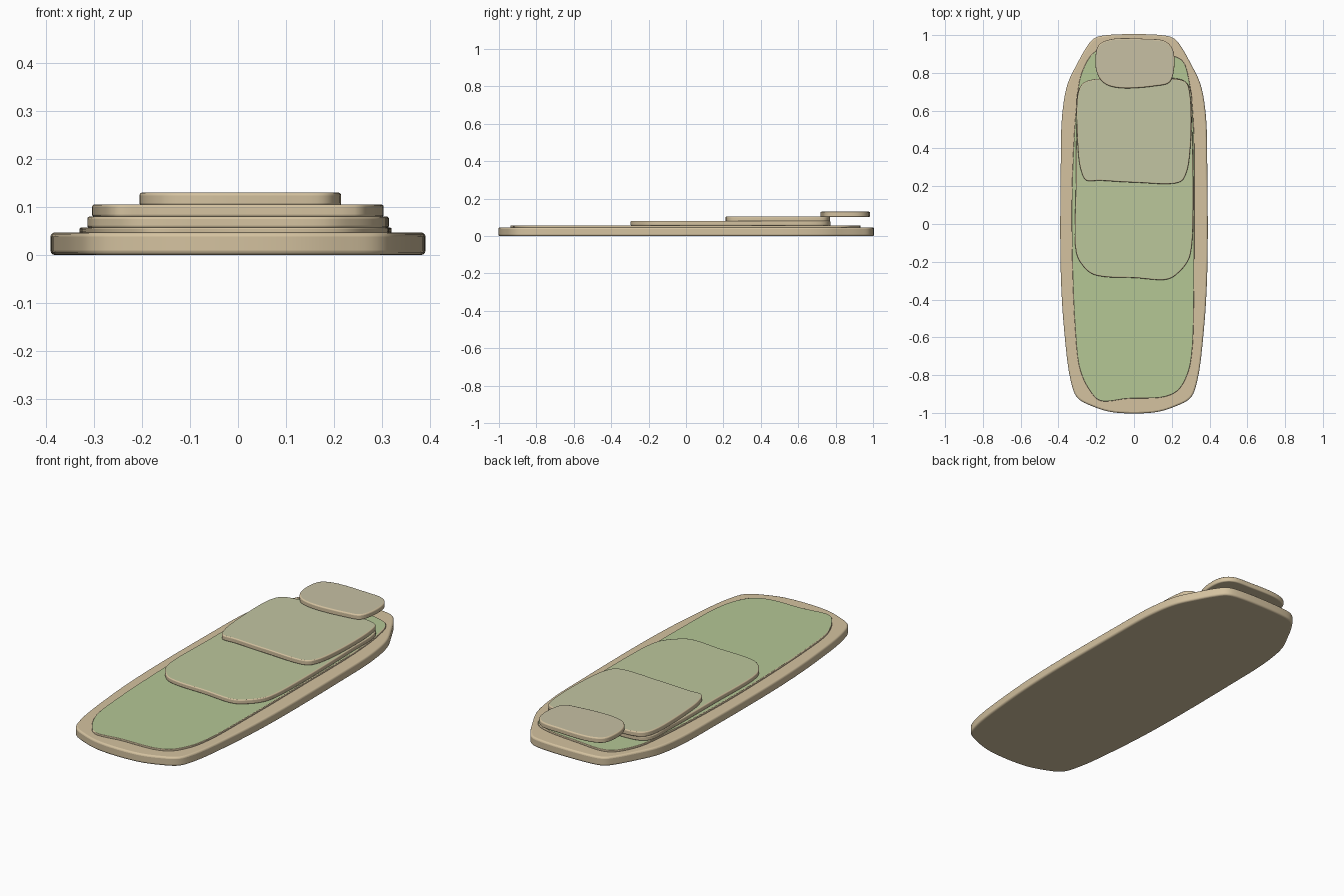
import bpy, bmesh, math
from mathutils import Vector

if "Cube" in bpy.data.objects:
    bpy.data.objects.remove(bpy.data.objects["Cube"])


def material(name, rgb):
    m = bpy.data.materials.new(name)
    m.diffuse_color = (*rgb, 1)
    m.use_nodes = True
    m.node_tree.nodes["Principled BSDF"].inputs["Base Color"].default_value = m.diffuse_color
    return m


def smooth_outline(pts, steps=6):
    """Closed Catmull-Rom curve through the points."""
    p = [Vector(q) for q in pts]
    n, out = len(p), []
    for i in range(n):
        a, b, c, d = p[i - 1], p[i], p[(i + 1) % n], p[(i + 2) % n]
        # centripetal tangents avoid overshoot where spacing is uneven
        t0, t1, t2 = [max((v - u).length, 1e-4) ** 0.5 for u, v in ((a, b), (b, c), (c, d))]
        m1 = c - b + t1 * ((b - a) / t0 - (c - a) / (t0 + t1))
        m2 = c - b + t1 * ((d - c) / t2 - (d - b) / (t1 + t2))
        for k in range(steps):
            t = k / steps
            out.append((2*t**3 - 3*t*t + 1) * b + (t**3 - 2*t*t + t) * m1
                       + (3*t*t - 2*t**3) * c + (t**3 - t*t) * m2)
    return out


def slab(name, pts, z0, z1, round_w, top, side):
    bm = bmesh.new()
    outline = smooth_outline(pts)
    lower = [bm.verts.new((v.x, v.y, z0)) for v in outline]
    upper = [bm.verts.new((v.x, v.y, z1)) for v in outline]
    n = len(outline)
    for i in range(n):
        j = (i + 1) % n
        bm.faces.new((lower[i], lower[j], upper[j], upper[i])).material_index = 1
    bm.faces.new(upper)
    bm.faces.new(lower[::-1]).material_index = 1
    bmesh.ops.recalc_face_normals(bm, faces=bm.faces)
    me = bpy.data.meshes.new(name)
    bm.to_mesh(me)
    bm.free()
    me.materials.append(top)
    me.materials.append(side)
    ob = bpy.data.objects.new(name, me)
    bpy.context.collection.objects.link(ob)
    bev = ob.modifiers.new("rounded_rim", 'BEVEL')
    bev.width, bev.segments = round_w, 3
    bev.limit_method, bev.angle_limit = 'ANGLE', math.radians(60)
    bev.material = 1
    bpy.context.view_layer.objects.active = ob
    ob.select_set(True)
    bpy.ops.object.shade_smooth_by_angle(angle=math.radians(40))
    ob.select_set(False)
    return ob


tan = material("tan", (0.66, 0.54, 0.35))
green = material("green", (0.46, 0.57, 0.30))
olive = material("olive", (0.50, 0.57, 0.33))
pale_olive = material("pale_olive", (0.54, 0.56, 0.36))
khaki = material("khaki", (0.57, 0.53, 0.37))

# Base board, mirrored half profile
half = [(0.16, 0.998), (0.215, 0.98), (0.255, 0.93), (0.30, 0.85), (0.352, 0.74),
        (0.38, 0.58), (0.388, 0.3), (0.388, -0.25), (0.37, -0.56), (0.335, -0.83),
        (0.30, -0.92), (0.22, -0.965), (0.11, -0.997)]
slab("base_board", half + [(-x, y) for x, y in reversed(half)], 0, 0.047, 0.009, tan, tan)

# Thin green mat
slab("green_mat", [
    (-0.196, 0.92), (0.0, 0.92), (0.2, 0.893), (0.26, 0.86), (0.292, 0.76), (0.316, 0.52),
    (0.319, 0.1), (0.317, -0.4), (0.308, -0.67), (0.285, -0.79), (0.233, -0.88),
    (0.16, -0.915), (-0.03, -0.924), (-0.18, -0.935), (-0.235, -0.88), (-0.286, -0.77),
    (-0.312, -0.55), (-0.33, 0.0), (-0.323, 0.35), (-0.305, 0.62), (-0.277, 0.8)],
    0.045, 0.057, 0.003, green, tan)

# Long cover layer
slab("lower_cover", [
    (-0.25, 0.75), (0.0, 0.76), (0.25, 0.765), (0.296, 0.72), (0.308, 0.5), (0.314, 0.1),
    (0.305, -0.12), (0.288, -0.19), (0.243, -0.25), (0.18, -0.292), (0.0, -0.285),
    (-0.16, -0.279), (-0.225, -0.262), (-0.275, -0.215), (-0.306, -0.15), (-0.308, 0.2),
    (-0.303, 0.55), (-0.294, 0.71)],
    0.056, 0.08, 0.005, olive, tan)

# Short cover layer
slab("upper_cover", [
    (-0.27, 0.745), (-0.2, 0.768), (0.0, 0.76), (0.2, 0.77), (0.275, 0.75), (0.296, 0.69),
    (0.298, 0.4), (0.275, 0.265), (0.243, 0.222), (0.0, 0.22), (-0.18, 0.23),
    (-0.254, 0.232), (-0.282, 0.29), (-0.298, 0.42), (-0.297, 0.69)],
    0.079, 0.105, 0.005, pale_olive, tan)

# Pillow, overhanging the covers
slab("pillow", [
    (-0.205, 0.86), (-0.188, 0.945), (-0.127, 0.977), (0.06, 0.98), (0.165, 0.968),
    (0.207, 0.92), (0.209, 0.8), (0.185, 0.748), (0.11, 0.73), (-0.074, 0.72),
    (-0.153, 0.742), (-0.192, 0.79)],
    0.102, 0.13, 0.006, khaki, tan)
